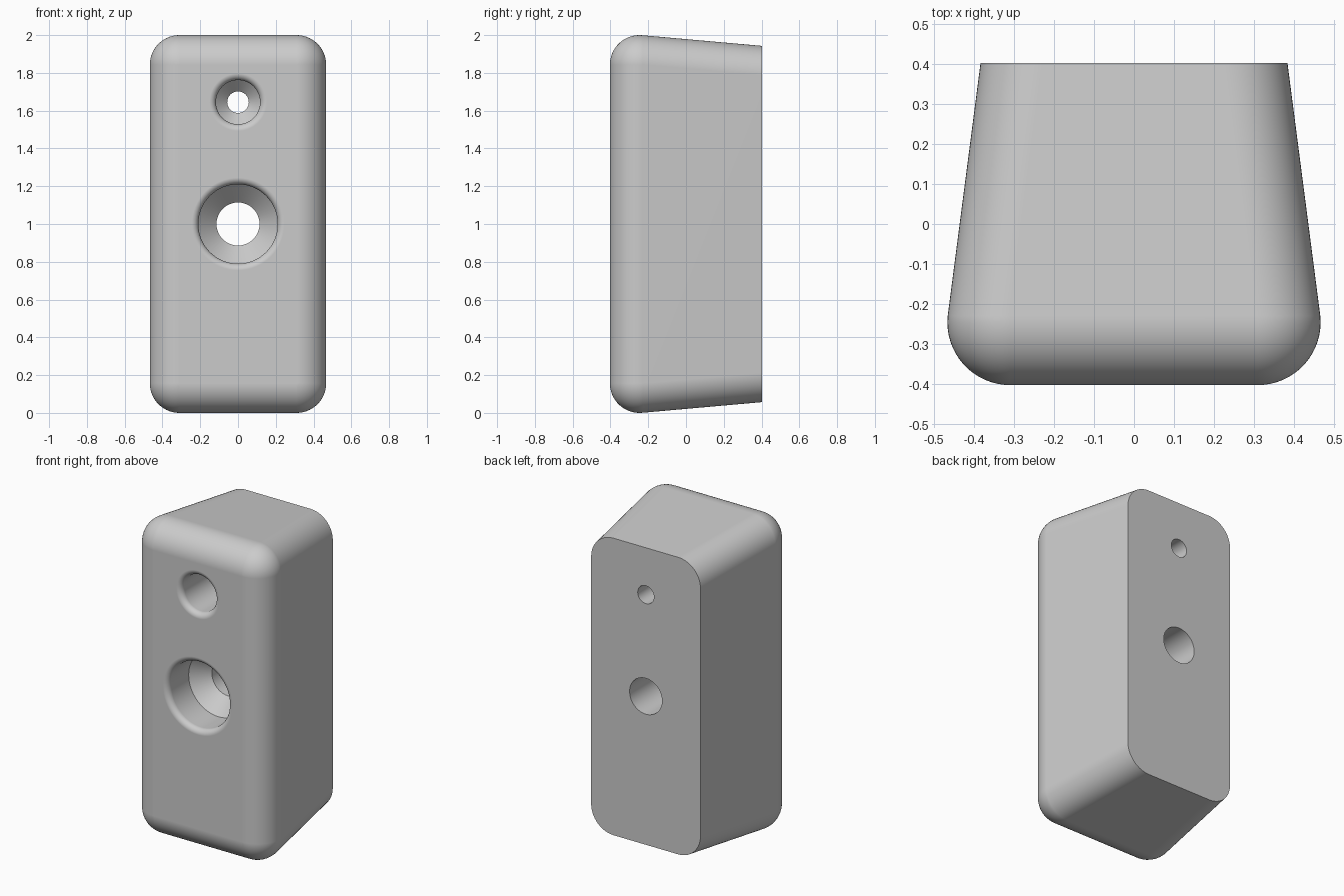
import bpy, bmesh
from math import sin, cos, pi, radians

if "Cube" in bpy.data.objects:
    bpy.data.objects.remove(bpy.data.objects["Cube"])

FRONT, BACK, R = -0.403, 0.403, 0.157


def make_object(name, rings):
    """Skin a list of closed rings and cap both ends."""
    bm = bmesh.new()
    loops = [[bm.verts.new(p) for p in ring] for ring in rings]
    n = len(loops[0])
    for a, b in zip(loops, loops[1:]):
        for i in range(n):
            j = (i + 1) % n
            bm.faces.new((a[i], a[j], b[j], b[i]))
    bm.faces.new(loops[0])
    bm.faces.new(loops[-1])
    bmesh.ops.remove_doubles(bm, verts=bm.verts, dist=1e-5)
    bmesh.ops.recalc_face_normals(bm, faces=bm.faces)
    mesh = bpy.data.meshes.new(name)
    bm.to_mesh(mesh)
    bm.free()
    obj = bpy.data.objects.new(name, mesh)
    bpy.context.collection.objects.link(obj)
    return obj


def rounded_rect(y, cx, cz, r, seg=14):
    """Rounded rectangle in the xz plane; cx, cz are the corner centres."""
    pts = []
    for k, (sx, sz) in enumerate(((1, 1), (-1, 1), (-1, -1), (1, -1))):
        for i in range(seg + 1):
            a = (k + i / seg) * pi / 2
            pts.append((sx * cx + r * cos(a), y, 1 + sz * cz + r * sin(a)))
    return pts


def hole_cutter(name, z, bore, through, seat_y, lip=0.035, seg=64):
    """Counterbore with rounded lip and a 45 degree seat to a through hole."""
    profile = [(bore + lip, FRONT - 0.1)]
    for i in range(9):
        a = i / 8 * pi / 2
        profile.append((bore + lip * (1 - sin(a)), FRONT + lip * (1 - cos(a))))
    profile += [(bore, seat_y), (through, seat_y + bore - through),
                (through, BACK + 0.1)]
    rings = [[(r * cos(2 * pi * i / seg), y, z + r * sin(2 * pi * i / seg))
              for i in range(seg)] for r, y in profile]
    cutter = make_object(name, rings)
    cutter.hide_render = True
    return cutter


# Drafted block with a rolled front edge
STEPS = 16
rings = []
for i in range(STEPS + 1):
    t = radians(96) * i / STEPS
    rings.append(rounded_rect(FRONT + R * (1 - cos(t)), 0.31, 0.843, R * sin(t)))
rings.append(rounded_rect(BACK, 0.384 - R, 0.943 - R, R))
block = make_object("block", rings)
bpy.context.view_layer.objects.active = block
block.select_set(True)

# Large and small countersunk screw holes
for args in (("large_hole_cutter", 1.0, 0.21, 0.114, -0.195),
             ("small_hole_cutter", 1.645, 0.117, 0.057, -0.10)):
    cutter = hole_cutter(*args)
    mod = block.modifiers.new(args[0], 'BOOLEAN')
    mod.operation = 'DIFFERENCE'
    mod.solver = 'EXACT'
    mod.object = cutter
    bpy.ops.object.modifier_apply(modifier=mod.name)
    bpy.data.objects.remove(cutter)

# Smooth fillets, flat faces kept clean
bpy.ops.object.shade_smooth_by_angle(angle=radians(30))
weighted = block.modifiers.new("weighted_normals", 'WEIGHTED_NORMAL')
weighted.keep_sharp = True
